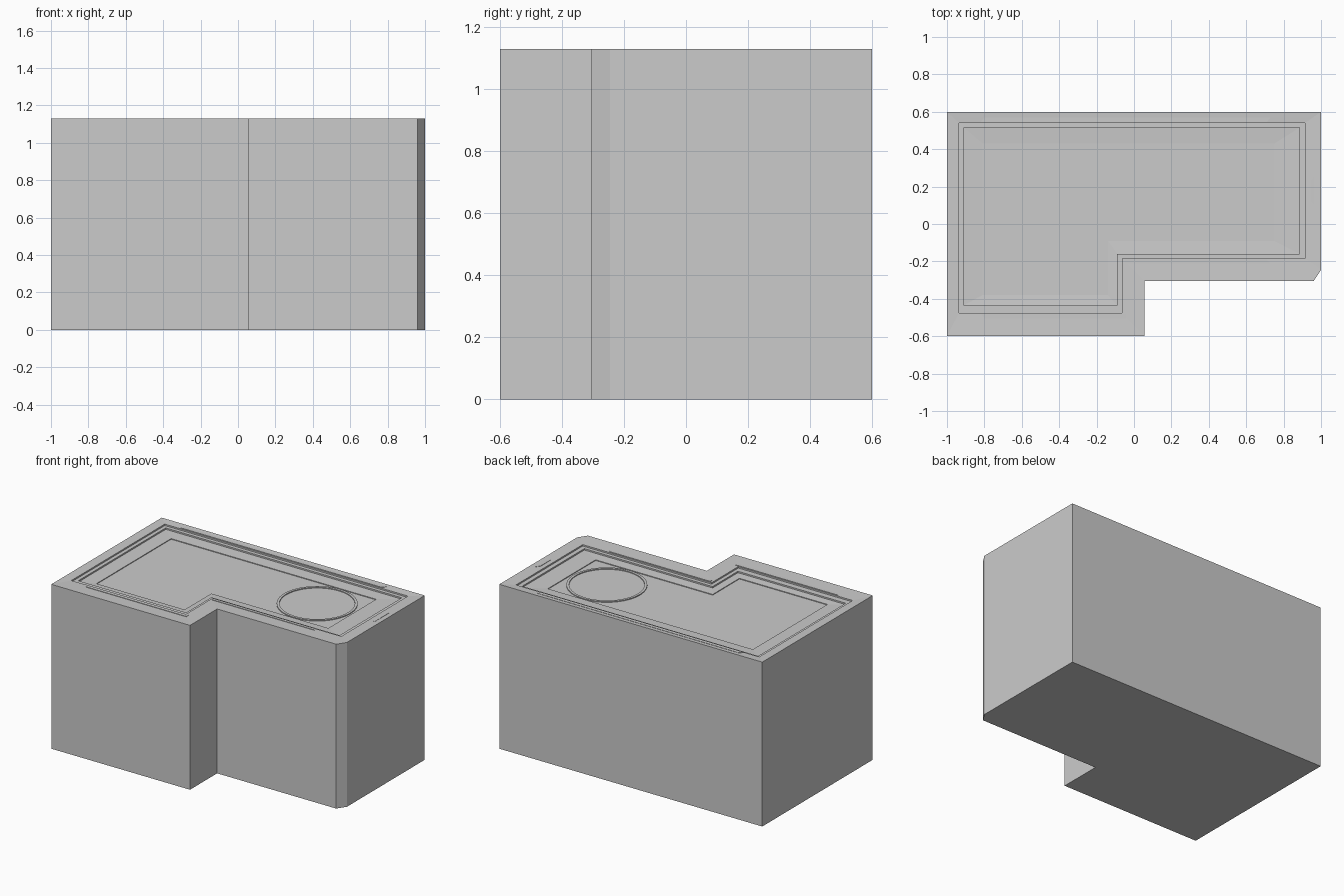
import bpy, bmesh
from math import cos, sin, tau

if "Cube" in bpy.data.objects:
    bpy.data.objects.remove(bpy.data.objects["Cube"])

TOP = 1.13


def finish(name, bm):
    bmesh.ops.remove_doubles(bm, verts=bm.verts, dist=1e-5)
    bmesh.ops.recalc_face_normals(bm, faces=bm.faces)
    me = bpy.data.meshes.new(name)
    bm.to_mesh(me)
    bm.free()
    ob = bpy.data.objects.new(name, me)
    bpy.context.collection.objects.link(ob)
    return ob


def ell(l, b, sx, sy, r, t, cx=0.0, cy=0.0):
    """L-shaped outline; cx, cy chamfer the front right corner."""
    return [(l, b), (sx, b), (sx, sy), (r - cx, sy), (r, sy + cy), (r, t), (l, t)]


def loft(name, rings, closed=False):
    """Skin a list of (outline, z) rings and cap the ends, or join them in a loop."""
    bm = bmesh.new()
    loops = [[bm.verts.new((x, y, z)) for x, y in pts] for pts, z in rings]
    pairs = list(zip(loops, loops[1:]))
    if closed:
        pairs.append((loops[-1], loops[0]))
    else:
        bm.faces.new(loops[0])
        bm.faces.new(loops[-1])
    n = len(loops[0])
    for a, b in pairs:
        for i in range(n):
            j = (i + 1) % n
            bm.faces.new((a[i], a[j], b[j], b[i]))
    return finish(name, bm)


# Building body with a stepped, slightly sunken roof
outer = ell(-1, -0.6, 0.055, -0.305, 1, 0.6, 0.04, 0.06)
rim = ell(-0.935, -0.475, -0.065, -0.185, 0.915, 0.54)
ledge = ell(-0.91, -0.435, -0.09, -0.16, 0.885, 0.515)
panel = ell(-0.81, -0.38, -0.14, -0.09, 0.75, 0.43)
loft("building_body", [
    (outer, 0), (outer, TOP), (rim, TOP - 0.004), (rim, TOP - 0.014),
    (ledge, TOP - 0.014), (ledge, TOP - 0.024), (panel, TOP - 0.028), (panel, TOP - 0.033)])

# Thin trim strips lying on the rim
strips = {
    "back": [(-0.82, 0.545), (0.71, 0.545), (0.73, 0.57), (-0.80, 0.57)],
    "front": [(-0.80, -0.505), (-0.04, -0.505), (-0.04, -0.48), (-0.82, -0.48)],
    "step": [(-0.05, -0.21), (0.73, -0.21), (0.71, -0.19), (-0.05, -0.19)],
    "right": [(0.945, 0.12), (0.965, 0.10), (0.965, 0.26), (0.945, 0.23)],
}
for side, pts in strips.items():
    loft("trim_strip_" + side, [(pts, TOP - 0.006), (pts, TOP)])

# Round ring on the roof
def circle(r, n=64):
    return [(0.483 + r * cos(tau * i / n), 0.17 + r * sin(tau * i / n)) for i in range(n)]


low, high = TOP - 0.035, TOP - 0.027
loft("roof_ring", [(circle(0.252), low), (circle(0.252), high),
                   (circle(0.235), high), (circle(0.235), low)], closed=True)
